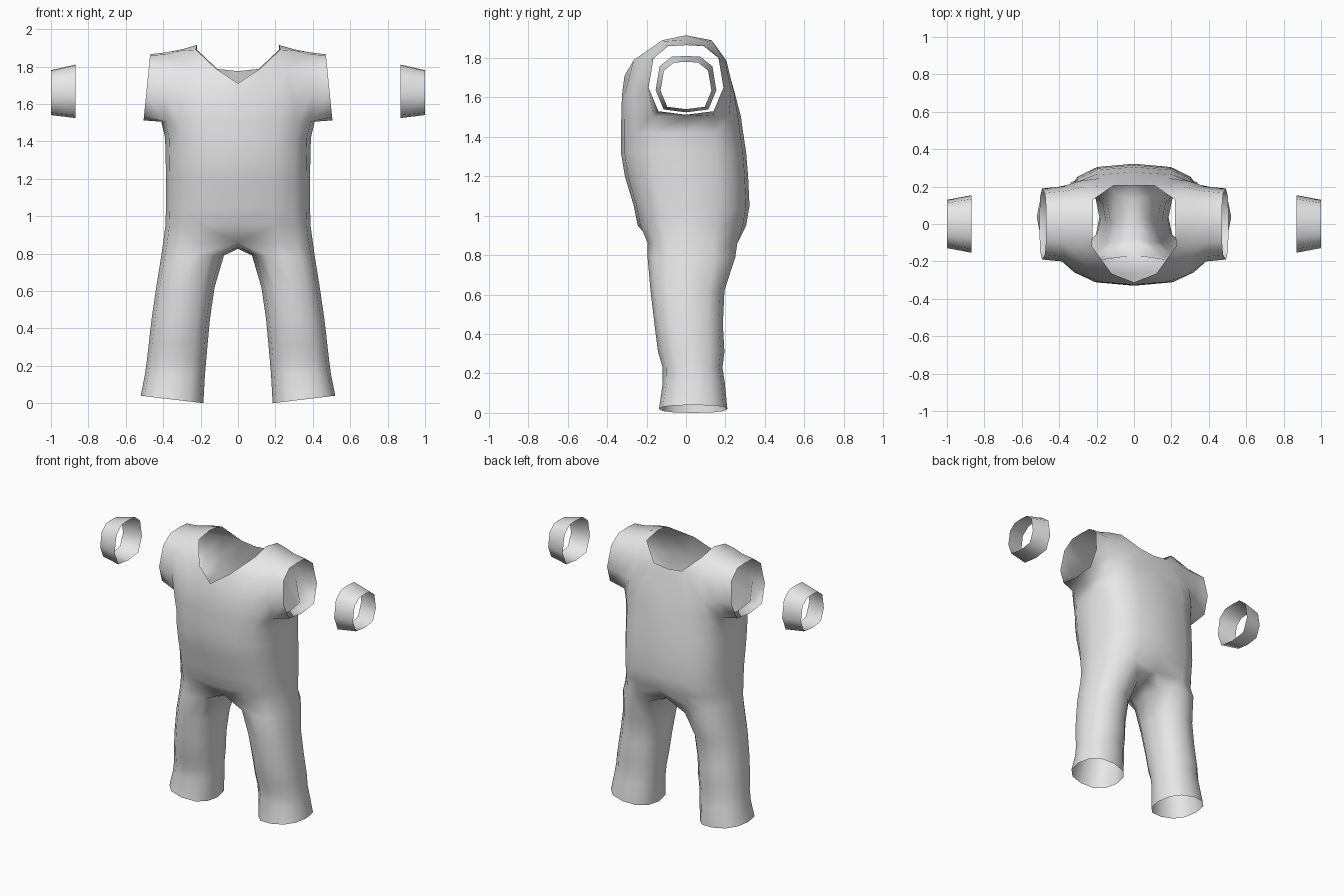
import bpy, bmesh, math
from math import radians, sin, cos

if "Cube" in bpy.data.objects:
    bpy.data.objects.remove(bpy.data.objects["Cube"])

cloth = bpy.data.materials.new("grey cloth")
cloth.diffuse_color = (0.8, 0.8, 0.8, 1)
cloth.use_nodes = True
cloth.node_tree.nodes["Principled BSDF"].inputs["Base Color"].default_value = cloth.diffuse_color


def power(v, e):
    return math.copysign(abs(v) ** e, v)


def finish(name, bm):
    """Turn a half model into a smooth, mirrored object."""
    bmesh.ops.recalc_face_normals(bm, faces=bm.faces)
    mesh = bpy.data.meshes.new(name)
    bm.to_mesh(mesh)
    bm.free()
    mesh.materials.append(cloth)
    ob = bpy.data.objects.new(name, mesh)
    bpy.context.collection.objects.link(ob)
    mod = ob.modifiers.new("mirror", 'MIRROR')
    mod.use_clip = True
    bpy.ops.object.select_all(action='DESELECT')
    ob.select_set(True)
    bpy.context.view_layer.objects.active = ob
    bpy.ops.object.shade_smooth_by_angle(angle=radians(85))
    return ob


def bridge(bm, a, b, closed=False):
    """Join two rows of vertices with quads, skipping gaps."""
    n = len(a)
    for i in range(n if closed else n - 1):
        j = (i + 1) % n
        quad = (a[i], a[j], b[j], b[i])
        if None not in quad:
            bm.faces.new(quad)


def row(bm, points):
    return [bm.verts.new(p) if p else None for p in points]


def torso_ring(z, hx, yf, yb):
    """Half cross-section from centre front round the side to centre back."""
    pts = []
    for i in range(9):
        a = radians(-90 + 22.5 * i)
        s = power(sin(a), 0.7)
        x = 0 if i in (0, 8) else hx * power(cos(a), 0.7)
        pts.append([x, s * (yb if s > 0 else -yf), z])
    return pts


def leg_ring(z, xin, xout, yf, yb, tilt=0):
    """Closed twelve-sided section, starting at the inner front."""
    pts = []
    for i in range(12):
        a = radians(-120 + 30 * i)
        u, v = power(cos(a), 0.85), power(sin(a), 0.85)
        pts.append(((xin + xout) / 2 + u * (xout - xin) / 2,
                    (yf + yb) / 2 + v * (yb - yf) / 2, z + tilt * u))
    return pts


# Sleeve opening outline (y, z), starting under the arm and going forward
CUFF = [(0, 1.512), (-.14, 1.53), (-.19, 1.65), (-.165, 1.80), (-.09, 1.86),
        (0, 1.865), (.09, 1.86), (.165, 1.80), (.19, 1.65), (.14, 1.53)]

bm = bmesh.new()

# Torso from the hips to the armpits
hips = torso_ring(.86, .40, -.205, .275)
hips[0][1], hips[8][1] = -.165, .225
rings = [row(bm, hips)]
for spec in [(.95, .388, -.245, .305), (1.05, .385, -.265, .322),
             (1.2, .385, -.31, .315), (1.32, .387, -.33, .305),
             (1.42, .39, -.33, .29), (1.505, .41, -.328, .278)]:
    rings.append(row(bm, torso_ring(*spec)))
    bridge(bm, rings[-2], rings[-1])
chest = rings[-1]

# Chest, shoulder and upper back, running over the top from front to back
yoke = [chest[:4]] + [row(bm, p) for p in (
    [(0, -.325, 1.61), (.18, -.31, 1.62), (.29, -.27, 1.63), (.385, -.2, 1.64)],
    [(0, -.312, 1.71), (.12, -.265, 1.79), (.255, -.225, 1.78), (.38, -.175, 1.79)],
    [None, (.225, -.12, 1.89), (.3, -.11, 1.885), (.38, -.1, 1.865)],
    [None, (.22, 0, 1.915), (.3, 0, 1.892), (.375, 0, 1.877)],
    [None, (.22, .13, 1.89), (.3, .11, 1.885), (.38, .1, 1.865)],
    [(0, .205, 1.775), (.11, .205, 1.787), (.255, .2, 1.78), (.38, .175, 1.79)],
    [(0, .248, 1.62), (.18, .245, 1.62), (.29, .23, 1.63), (.385, .2, 1.64)],
)] + [chest[:4:-1]]
for a, b in zip(yoke, yoke[1:]):
    bridge(bm, a, b)

# Short sleeve, from the armhole to its slanted opening
armhole = [chest[4]] + [r[3] for r in yoke]
opening = row(bm, [(.505 - .1 * (z - 1.512), y, z) for y, z in CUFF])
bridge(bm, armhole, opening, True)

# Trouser leg, joined to the hips through the crotch
crotch = row(bm, [(0, .13, .84), (0, .02, .825), (0, -.08, .835)])
prev = rings[0] + crotch
for spec in [(.79, .075, .41, -.195, .25), (.62, .125, .437, -.18, .195),
             (.45, .15, .462, -.16, .187), (.31, .163, .478, -.142, .195),
             (.23, .17, .487, -.118, .185), (.15, .177, .498, -.118, .197),
             (.02, .185, .52, -.137, .21, .02)]:
    ring = row(bm, leg_ring(*spec))
    bridge(bm, prev, ring, True)
    prev = ring
finish("suit", bm)

# Loose wrist cuffs, narrowing outwards
bm = bmesh.new()
ends = []
for x, sc, mid in ((.868, .81, 1.667), (1.0, .68, 1.66)):
    ends.append(row(bm, [(x, y * sc, mid + (z - 1.688) * sc) for y, z in CUFF]))
bridge(bm, ends[0], ends[1], True)
finish("wrist_cuffs", bm)
